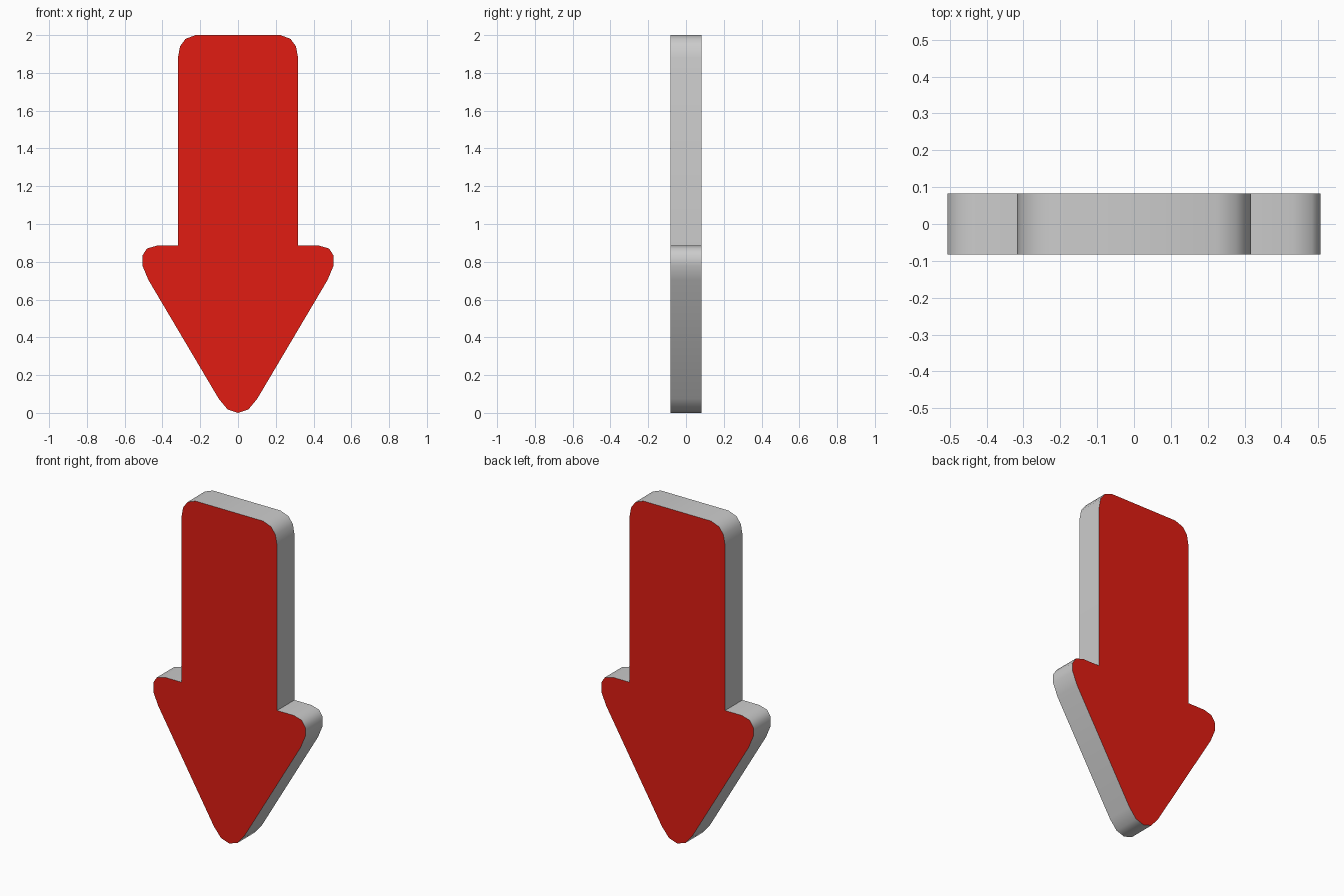
import bpy, bmesh, math

if "Cube" in bpy.data.objects:
    bpy.data.objects.remove(bpy.data.objects["Cube"])

HALF_DEPTH = 0.083
JOINT_Z = 0.885

# right-hand halves of the two outlines (x, z), listed bottom to top
HEAD = [(0.0, 0.0), (0.055, 0.018), (0.102, 0.075), (0.475, 0.705),
        (0.506, 0.78), (0.506, 0.833), (0.482, 0.87), (0.43, JOINT_Z)]
SHAFT = [(0.318, JOINT_Z), (0.318, 1.88), (0.307, 1.94), (0.278, 1.98), (0.225, 2.0)]

red = bpy.data.materials.new("red_face")
red.diffuse_color = (0.75, 0.012, 0.006, 1)
red.use_nodes = True
red.node_tree.nodes["Principled BSDF"].inputs["Base Color"].default_value = red.diffuse_color


def mirrored(half):
    return half + [(-x, z) for x, z in reversed(half) if x > 0]


def finish(name, bm, mat=None):
    me = bpy.data.meshes.new(name)
    bm.to_mesh(me)
    bm.free()
    ob = bpy.data.objects.new(name, me)
    bpy.context.collection.objects.link(ob)
    if mat:
        me.materials.append(mat)
    return ob


def panel(name, half, y):
    bm = bmesh.new()
    pts = mirrored(half)
    if y > 0:
        pts.reverse()
    bm.faces.new([bm.verts.new((x, y, z)) for x, z in pts])
    finish(name, bm, red)


# coloured front and back faces
for side, y in (("front", -HALF_DEPTH), ("back", HALF_DEPTH)):
    panel("head_" + side, HEAD, y)
    panel("shaft_" + side, SHAFT, y)

# grey band around the whole outline, with a centre edge loop
bm = bmesh.new()
outline = mirrored(HEAD + SHAFT)
rows = [[bm.verts.new((x, y, z)) for x, z in outline]
        for y in (-HALF_DEPTH, 0, HALF_DEPTH)]
n = len(outline)
for a, b in zip(rows, rows[1:]):
    for i in range(n):
        j = (i + 1) % n
        bm.faces.new((a[j], a[i], b[i], b[j]))
rim = finish("side_band", bm)

bpy.context.view_layer.objects.active = rim
rim.select_set(True)
bpy.ops.object.shade_smooth_by_angle(angle=math.radians(50))
